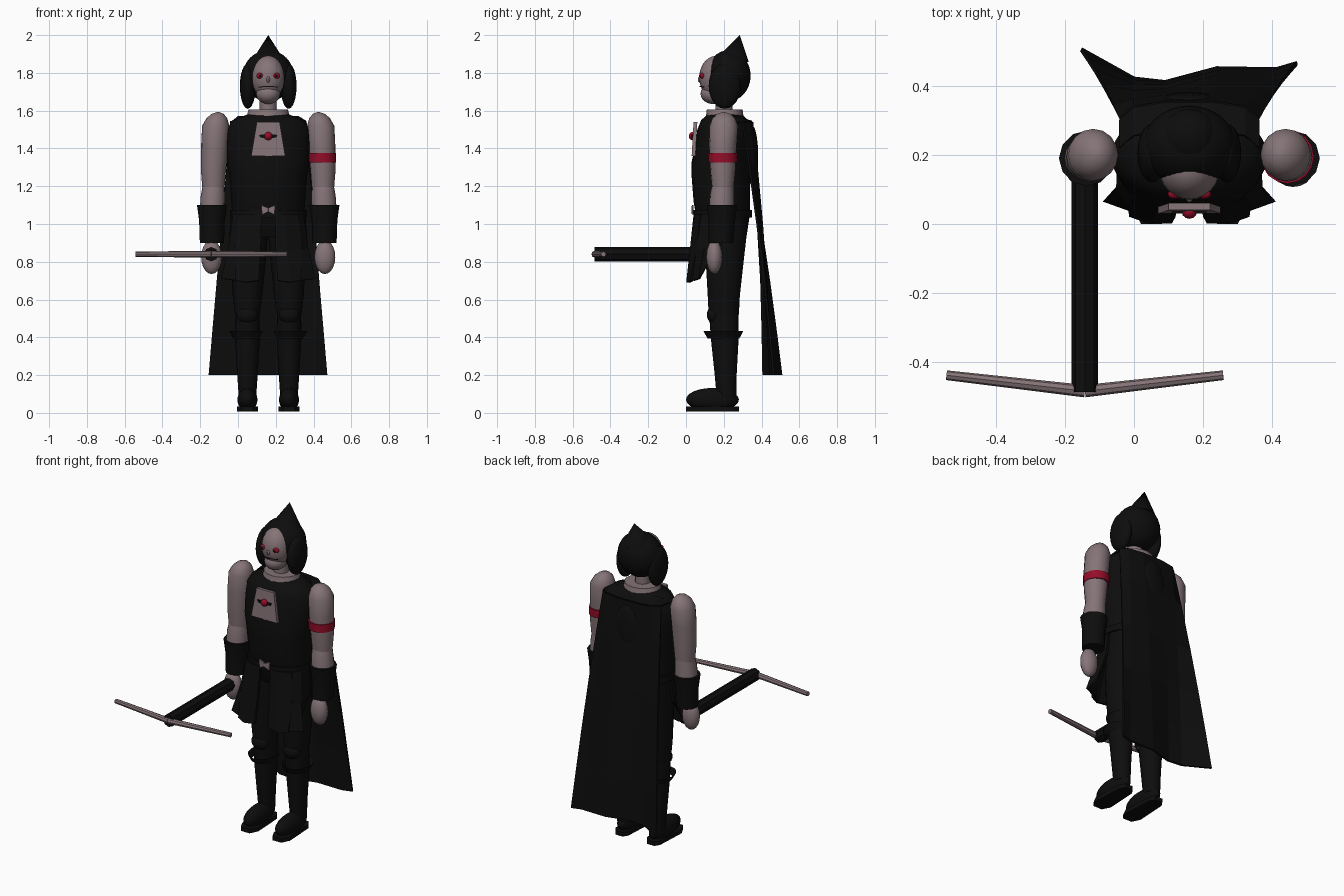
import bpy, bmesh, math
from mathutils import Vector, Matrix

if "Cube" in bpy.data.objects:
    bpy.data.objects.remove(bpy.data.objects["Cube"])

CX = 0.16  # the body's centre line


def material(name, rgb):
    m = bpy.data.materials.new(name)
    m.diffuse_color = (*rgb, 1)
    m.use_nodes = True
    m.node_tree.nodes["Principled BSDF"].inputs["Base Color"].default_value = m.diffuse_color
    return m


BLACK = material("black cloth", (0.004, 0.004, 0.004))
SKIN = material("mauve grey", (0.235, 0.175, 0.185))
RED = material("crimson", (0.30, 0.004, 0.022))


def finish(name, bm, mat, smooth=True):
    bmesh.ops.recalc_face_normals(bm, faces=bm.faces)
    me = bpy.data.meshes.new(name)
    bm.to_mesh(me)
    bm.free()
    me.materials.append(mat)
    ob = bpy.data.objects.new(name, me)
    bpy.context.collection.objects.link(ob)
    if smooth:
        bpy.context.view_layer.objects.active = ob
        ob.select_set(True)
        bpy.ops.object.shade_smooth_by_angle(angle=math.radians(40))
        ob.select_set(False)
    return ob


def loft(name, rings, mat, n=16, caps=True):
    """Stacked ellipses (x, y, z, rx, ry)."""
    bm = bmesh.new()
    loops = []
    for x, y, z, rx, ry in rings:
        loops.append([bm.verts.new((x + rx * math.cos(a), y + ry * math.sin(a), z))
                      for a in (2 * math.pi * i / n for i in range(n))])
    for a, b in zip(loops, loops[1:]):
        for i in range(n):
            j = (i + 1) % n
            bm.faces.new((a[i], a[j], b[j], b[i]))
    if caps:
        bm.faces.new(loops[0])
        bm.faces.new(loops[-1])
    return finish(name, bm, mat)


def ellipsoid(name, c, r, mat, seg=20):
    bm = bmesh.new()
    bmesh.ops.create_uvsphere(bm, u_segments=seg, v_segments=seg // 2 + 2, radius=1)
    bm.transform(Matrix.Translation(c) @ Matrix.Diagonal((*r, 1)))
    return finish(name, bm, mat)


def rod(name, a, b, r1, r2, mat, n=8):
    a, b = Vector(a), Vector(b)
    d = b - a
    bm = bmesh.new()
    bmesh.ops.create_cone(bm, cap_ends=True, segments=n, radius1=r1, radius2=r2, depth=d.length)
    bm.transform(Matrix.Translation((a + b) / 2) @ d.to_track_quat('Z', 'Y').to_matrix().to_4x4())
    return finish(name, bm, mat)


def sheet(name, rows, mat, thick, smooth=False):
    """Grid of points, thickened."""
    bm = bmesh.new()
    vs = [[bm.verts.new(p) for p in row] for row in rows]
    for a, b in zip(vs, vs[1:]):
        for i in range(len(a) - 1):
            bm.faces.new((a[i], a[i + 1], b[i + 1], b[i]))
    ob = finish(name, bm, mat, smooth)
    mod = ob.modifiers.new("thickness", 'SOLIDIFY')
    mod.thickness = thick
    mod.offset = 0
    return ob


# Torso, collar and neck
loft("tunic", [(CX, .21, .93, .185, .11), (CX, .195, 1.03, .19, .14), (CX, .19, 1.12, .195, .15),
               (CX, .185, 1.25, .205, .155), (CX, .185, 1.33, .218, .155), (CX, .195, 1.42, .225, .145),
               (CX, .205, 1.50, .22, .145), (CX, .205, 1.55, .19, .125), (CX, .205, 1.58, .11, .09)], BLACK, 24)
loft("belt", [(CX, .195, 1.035, .203, .155), (CX, .195, 1.075, .203, .155)], BLACK, 24)
loft("collar", [(CX, .205, 1.53, .135, .115), (CX, .205, 1.565, .115, .10), (CX, .205, 1.605, .105, .095)], SKIN, 20)
loft("neck", [(CX, .2, 1.58, .045, .045), (CX, .2, 1.68, .045, .045)], SKIN, 12)

# Chest plate with winged gem
sheet("chest_plate", [[(CX - .06, .05, 1.54), (CX + .06, .05, 1.54)],
                      [(CX - .09, .04, 1.36), (CX + .09, .04, 1.36)]], SKIN, .02)
ellipsoid("gem", (CX, .035, 1.465), (.022, .02, .022), RED, 12)
for s in (-1, 1):
    sheet("gem_wing", [[(CX, .034, 1.475), (CX + s * .05, .034, 1.472)],
                       [(CX, .034, 1.452), (CX + s * .042, .034, 1.458)]], BLACK, .008)
    sheet("buckle", [[(CX, .034, 1.085), (CX + s * .037, .036, 1.10)],
                     [(CX, .034, 1.065), (CX + s * .032, .036, 1.05)]], SKIN, .01)

# Head: face, jaw, eyes, hood with peak and side drapes
ellipsoid("face", (CX, .16, 1.775), (.088, .09, .115), SKIN, 24)
ellipsoid("jaw", (CX, .145, 1.69), (.064, .068, .055), SKIN)
ellipsoid("nose", (CX, .074, 1.765), (.01, .012, .016), SKIN, 10)
sheet("mouth", [[(CX - .05, .094, 1.728), (CX, .073, 1.731), (CX + .05, .094, 1.728)],
                [(CX - .05, .094, 1.723), (CX, .073, 1.726), (CX + .05, .094, 1.723)]], BLACK, .004)
ellipsoid("hood", (CX, .225, 1.785), (.135, .117, .135), BLACK, 28)
rod("hood_peak", (CX, .255, 1.875), (CX, .285, 2.0), .08, 0, BLACK, 16)
for s in (-1, 1):
    ellipsoid("eye", (CX + s * .043, .086, 1.785), (.02, .014, .016), RED, 14)
    ellipsoid("pupil", (CX + s * .043, .074, 1.785), (.007, .005, .007), BLACK, 10)
    ellipsoid("hood_drape", (CX + s * .108, .205, 1.73), (.042, .085, .12), BLACK)

# Arms and legs, one of each per side
for s in (-1, 1):
    X = lambda d: CX + s * d
    loft("upper_arm", [(X(.29), .195, 1.18, .058, .056), (X(.29), .195, 1.28, .066, .066),
                       (X(.283), .195, 1.42, .072, .073), (X(.278), .2, 1.52, .072, .075),
                       (X(.272), .2, 1.56, .055, .06), (X(.268), .2, 1.583, .032, .036),
                       (X(.266), .2, 1.592, .008, .008)], SKIN)
    loft("forearm", [(X(.298), .19, 1.05, .066, .066), (X(.293), .19, 1.15, .064, .064),
                     (X(.29), .195, 1.20, .058, .058)], SKIN)
    loft("cuff", [(X(.298), .185, .90, .064, .066), (X(.298), .19, 1.02, .068, .07),
                  (X(.297), .19, 1.10, .08, .08)], BLACK, 12)
    ellipsoid("hand", (X(.30), .15, .825), (.055, .043, .09), SKIN, 16)
    loft("thigh", [(X(.11), .20, .52, .066, .08), (X(.11), .2, .62, .078, .085),
                   (X(.105), .205, .8, .092, .10), (X(.095), .21, .95, .095, .112),
                   (X(.095), .21, 1.04, .09, .11)], BLACK)
    ellipsoid("knee_pad", (X(.11), .15, .52), (.056, .04, .048), BLACK, 14)
    loft("shin", [(X(.11), .215, .08, .046, .052), (X(.11), .21, .2, .054, .058),
                  (X(.11), .205, .4, .066, .074), (X(.11), .2, .53, .064, .078)], BLACK)
    loft("boot_cuff", [(X(.115), .198, .395, .07, .085), (X(.118), .198, .433, .088, .105)], BLACK, 12, False)
    ellipsoid("foot", (X(.11), .14, .07), (.053, .14, .062), BLACK)
    bm = bmesh.new()
    sole = [(-.03, 0), (.03, 0), (.055, .05), (.045, .25), (.025, .28), (-.025, .28), (-.045, .25), (-.055, .05)]
    face = bm.faces.new([bm.verts.new((X(.11) + x, y, .008)) for x, y in sole])
    new = bmesh.ops.extrude_face_region(bm, geom=[face])["geom"]
    bmesh.ops.translate(bm, verts=[v for v in new if isinstance(v, bmesh.types.BMVert)], vec=(0, 0, .026))
    finish("sole", bm, BLACK, False)

    # Flared skirt panels, front and side
    sheet("front_panel", [[(X(.035), .05, 1.05), (X(.09), .055, 1.05), (X(.155), .085, 1.05)],
                          [(X(.04), .03, .86), (X(.10), .03, .86), (X(.175), .065, .86)],
                          [(X(.05), .012, .70), (X(.12), .012, .69), (X(.17), .03, .70)]], BLACK, .02)
    sheet("side_panel", [[(X(.15), .085, 1.05), (X(.18), .13, 1.05), (X(.19), .2, 1.05)],
                         [(X(.175), .06, .86), (X(.205), .10, .87), (X(.2), .19, .90)],
                         [(X(.16), .04, .70), (X(.245), .07, .71), (X(.2), .11, .78)]], BLACK, .015)

# Red arm band
loft("arm_band", [(CX + .286, .195, 1.325, .074, .076), (CX + .283, .195, 1.375, .077, .078)], RED, 16)

# Cape: narrow at the shoulders, widening to a folded hem
top = [(-.04, .30), (.0, .335), (.09, .35), (.23, .35), (.32, .335), (.36, .30)]
hem = [(-.153, .505), (.0, .42), (.09, .41), (.24, .45), (.41, .447), (.472, .465)]
rows = []
for z in (1.54, 1.31, 1.0, .7, .45, .2):
    t = (1.54 - z) / 1.34
    rows.append([(a[0] + (b[0] - a[0]) * t, a[1] + (b[1] - a[1]) * t + .012 * math.sin(math.pi * t), z)
                 for a, b in zip(top, hem)])
sheet("cape", rows, BLACK, .012)
sheet("cape_yoke", [[(x, y - .08, 1.565 if 0 < i < 5 else 1.53) for i, (x, y) in enumerate(top)],
                    [(x, y, 1.54) for x, y in top]], BLACK, .012)
ellipsoid("back_flap", (CX, .352, 1.36), (.09, .03, .16), BLACK, 12)

# Crossbow held in the right hand
GX, GZ = -.142, .84
rod("crossbow_stock", (GX, .16, GZ), (GX, -.485, GZ), .038, .038, BLACK, 8)
for s in (-1, 1):
    rod("crossbow_limb", (GX, -.483, GZ), (GX + s * .4, -.437, GZ), .018, .014, SKIN, 8)
